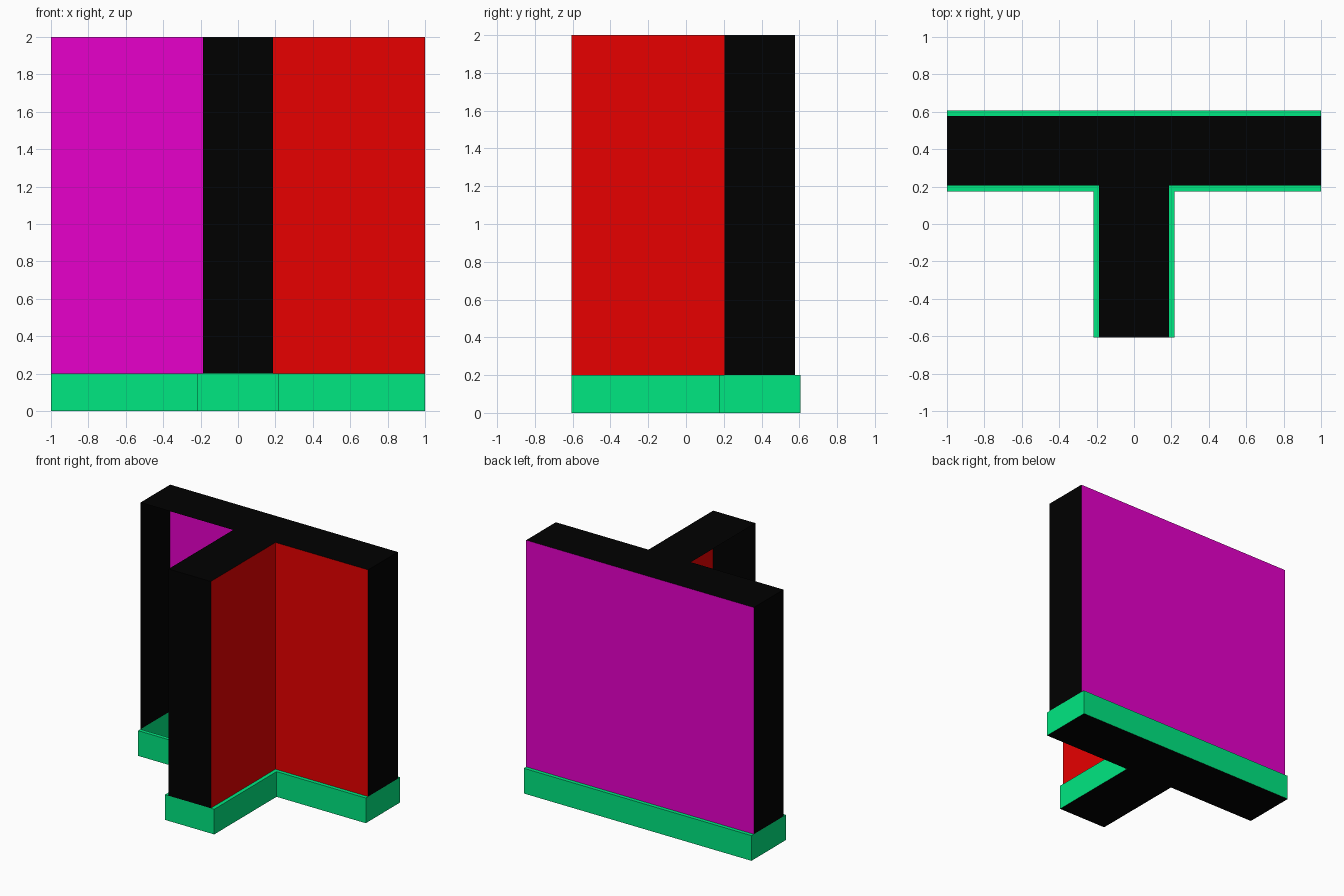
import bpy
import bmesh

cube = bpy.data.objects.get("Cube")
if cube:
    bpy.data.objects.remove(cube, do_unlink=True)


def make_material(name, rgb):
    mat = bpy.data.materials.new(name)
    mat.use_nodes = True
    color = (*rgb, 1.0)
    mat.diffuse_color = color
    mat.node_tree.nodes["Principled BSDF"].inputs["Base Color"].default_value = color
    return mat


black = make_material("black", (0, 0, 0))
magenta = make_material("magenta", (0.8, 0, 0.6))
red = make_material("red", (0.8, 0, 0))
green = make_material("green", (0, 0.8, 0.22))

# Plan sizes: the wall is narrower than the skirting by one ledge
HALF_LENGTH = 1.0
STEM_END = -0.607
WALL_STEM, WALL_FRONT, WALL_BACK = 0.186, 0.205, 0.577
FOOT_STEM, FOOT_FRONT, FOOT_BACK = 0.216, 0.175, 0.607
FOOT_TOP = 0.2


def finish(name, bm, materials):
    mesh = bpy.data.meshes.new(name)
    bm.to_mesh(mesh)
    bm.free()
    for mat in materials:
        mesh.materials.append(mat)
    bpy.context.collection.objects.link(bpy.data.objects.new(name, mesh))


def t_shell(name, half_stem, bar_front, bar_back, bottom, top, materials, rule):
    """Extrude a T-shaped plan; the rule colours each face or leaves it open."""
    right = [(half_stem, STEM_END), (half_stem, bar_front),
             (HALF_LENGTH, bar_front), (HALF_LENGTH, bar_back)]
    plan = right + [(-x, y) for x, y in reversed(right)]
    bm = bmesh.new()
    plan_face = bm.faces.new([bm.verts.new((x, y, bottom)) for x, y in plan])
    extruded = bmesh.ops.extrude_face_region(bm, geom=[plan_face], use_keep_orig=True)
    moved = [v for v in extruded["geom"] if isinstance(v, bmesh.types.BMVert)]
    bmesh.ops.translate(bm, verts=moved, vec=(0, 0, top - bottom))
    bmesh.ops.recalc_face_normals(bm, faces=bm.faces)
    bm.normal_update()
    open_faces = []
    for face in bm.faces:
        index = rule(face.normal, face.calc_center_median())
        if index is None:
            open_faces.append(face)
        else:
            face.material_index = index
    bmesh.ops.delete(bm, geom=open_faces, context="FACES")
    finish(name, bm, materials)


def wall_rule(normal, center):
    # Top and cut ends are black, the back magenta, the right room red;
    # the underside and the left room side are open
    is_end = abs(center.x) > 0.99 or center.y < STEM_END + 0.01
    if normal.z < -0.5:
        return None
    if normal.z > 0.5 or is_end:
        return 0
    if normal.y > 0.5:
        return 1
    return 2 if center.x > 0 else None


def skirting_rule(normal, center):
    # Black underside, green sides, open top
    if normal.z > 0.5:
        return None
    return 0 if normal.z < -0.5 else 1


def ledge(name, outline):
    bm = bmesh.new()
    face = bm.faces.new([bm.verts.new((x, y, FOOT_TOP)) for x, y in outline])
    face.normal_update()
    if face.normal.z < 0:
        face.normal_flip()
    finish(name, bm, [green])


# T-junction wall shell
t_shell("wall", WALL_STEM, WALL_FRONT, WALL_BACK, FOOT_TOP, 2.0,
        [black, magenta, red], wall_rule)

# Wider hollow skirting around the foot of the wall
t_shell("skirting", FOOT_STEM, FOOT_FRONT, FOOT_BACK, 0.0, FOOT_TOP,
        [black, green], skirting_rule)

# Narrow ledges on top of the skirting
for side, sign in (("left", 1), ("right", -1)):
    corner = [(WALL_STEM, STEM_END), (FOOT_STEM, STEM_END), (FOOT_STEM, FOOT_FRONT),
              (HALF_LENGTH, FOOT_FRONT), (HALF_LENGTH, WALL_FRONT), (WALL_STEM, WALL_FRONT)]
    ledge(side + "_ledge", [(sign * x, y) for x, y in corner])
ledge("back_ledge", [(-HALF_LENGTH, WALL_BACK), (HALF_LENGTH, WALL_BACK),
                     (HALF_LENGTH, FOOT_BACK), (-HALF_LENGTH, FOOT_BACK)])
